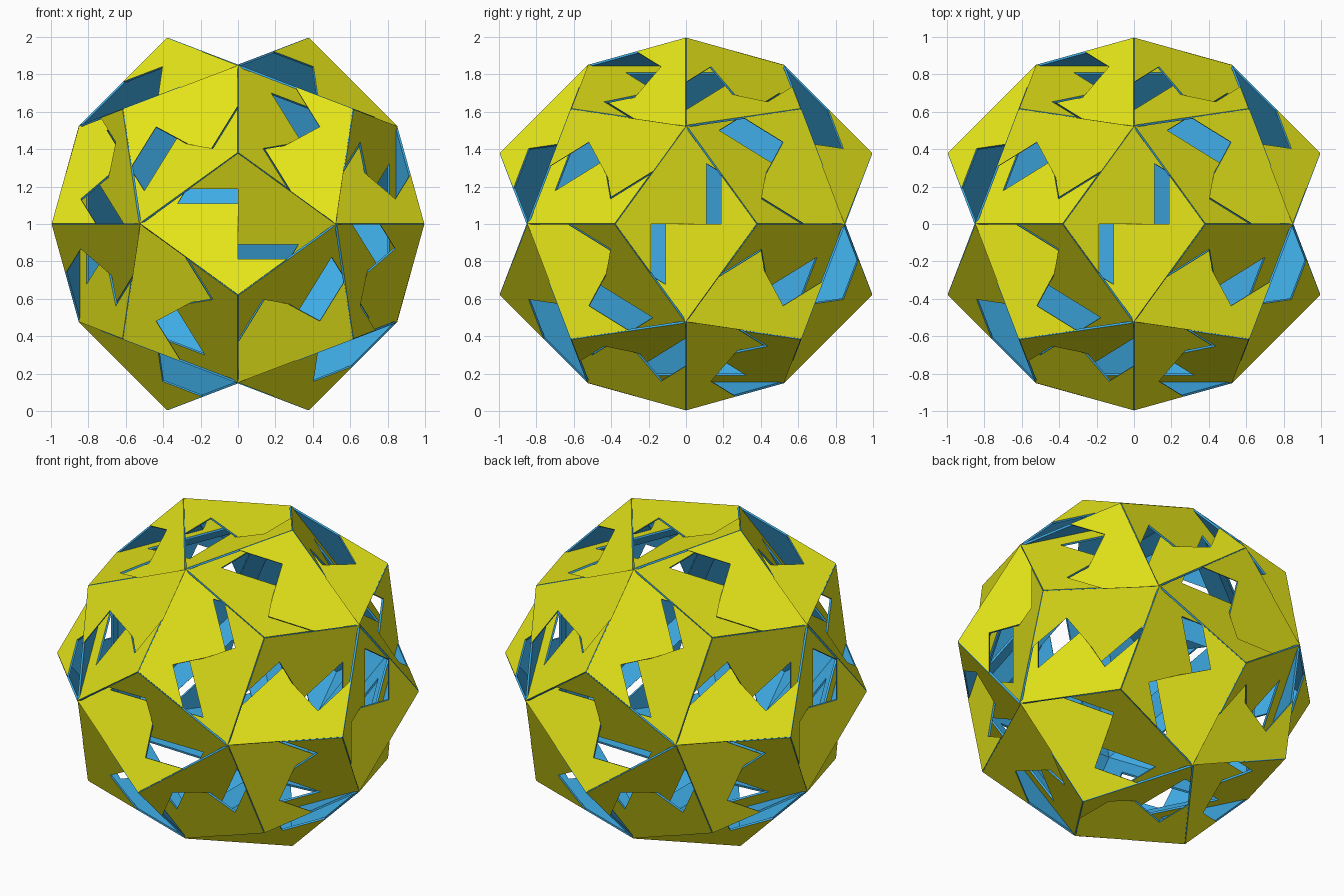
import bpy, bmesh
from math import sqrt, pi
from itertools import combinations
from mathutils import Vector, Matrix

if "Cube" in bpy.data.objects:
    bpy.data.objects.remove(bpy.data.objects["Cube"])

T = 0.012                          # panel thickness
R = 1 - 0.467 * T                  # icosahedron vertex radius
PHI = (1 + sqrt(5)) / 2


def material(name, rgb):
    m = bpy.data.materials.new(name)
    m.diffuse_color = (*rgb, 1)
    m.use_nodes = True
    m.node_tree.nodes["Principled BSDF"].inputs["Base Color"].default_value = m.diffuse_color
    return m


yellow = material("yellow_outside", (0.8, 0.8, 0.01))
blue = material("blue_inside", (0.05, 0.42, 0.8))

# Icosahedron corners: the 20 panels lie in its face planes
corners = []
for a in (-1, 1):
    for b in (-PHI, PHI):
        corners += [Vector((a, b, 0)), Vector((0, a, b)), Vector((b, 0, a))]
corners = [c.normalized() * R for c in corners]
edge = min((p - q).length for p, q in combinations(corners, 2))

# Panel outline for one third: frame strip plus notched flap
half = edge / 2
inr = edge / (2 * sqrt(3))         # frame distance from panel centre
flap = 0.4087 * R                  # flap height
notch = flap / 2                   # height of the half-lap notch
strip = 0.115                      # width of the inner frame
inner = half - strip * sqrt(3)
cut = half * (1 - notch / flap)
frame_pts = [(-inner, inr - strip), (inner, inr - strip),
             (half, inr), (0, inr), (-half, inr)]
flap_pts = [(0, inr), (half, inr), (0, inr + flap),
            (-cut, inr + notch), (0, inr + notch)]

bm = bmesh.new()
for k in range(3):
    turn = Matrix.Rotation(k * 2 * pi / 3, 3, 'Z')
    for pts in (frame_pts, flap_pts):
        bm.faces.new([bm.verts.new(turn @ Vector((x, y, 0))) for x, y in pts])
bmesh.ops.remove_doubles(bm, verts=bm.verts, dist=1e-4)
bm.normal_update()
panel_mesh = bpy.data.meshes.new("notched_panel")
bm.to_mesh(panel_mesh)
bm.free()
panel_mesh.materials.append(yellow)
panel_mesh.materials.append(blue)

# Place one interlocking panel in each face plane
count = 0
for tri in combinations(corners, 3):
    if any((p - q).length > edge * 1.01 for p, q in combinations(tri, 2)):
        continue
    centre = sum(tri, Vector()) / 3
    n = centre.normalized()
    up = (centre - tri[0]).normalized()
    right = up.cross(n)
    count += 1
    ob = bpy.data.objects.new(f"panel_{count:02d}", panel_mesh)
    bpy.context.collection.objects.link(ob)
    rot = Matrix((right, up, n)).transposed().to_4x4()
    ob.matrix_world = Matrix.Translation(centre + Vector((0, 0, 1))) @ rot
    s = ob.modifiers.new("thickness", 'SOLIDIFY')
    s.thickness = T
    s.offset = 0
    s.material_offset = 1
    s.material_offset_rim = 1
